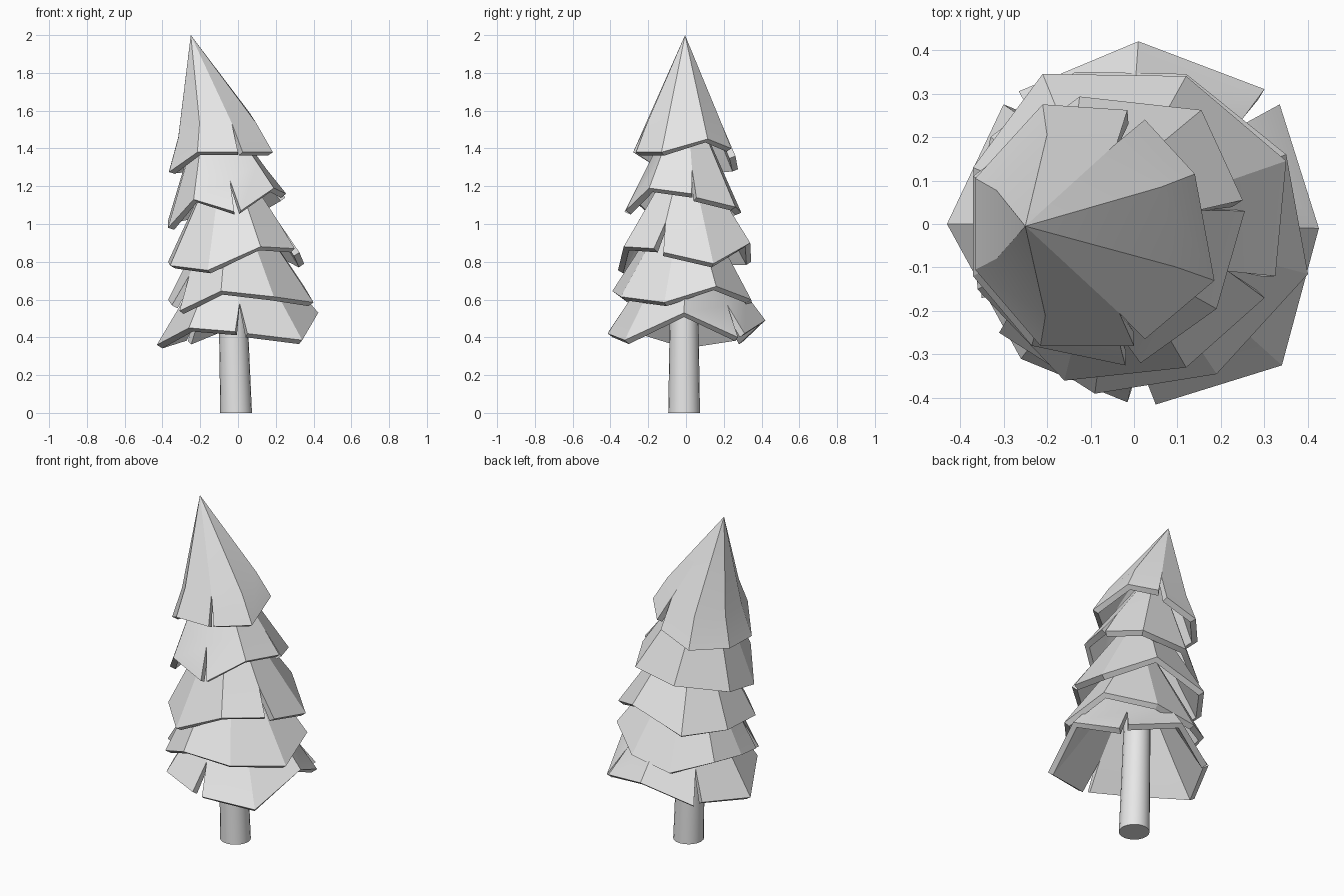
import bpy
import bmesh
import math
from mathutils import Vector

default_cube = bpy.data.objects.get("Cube")
if default_cube:
    bpy.data.objects.remove(default_cube, do_unlink=True)

# One plain grey for the whole tree
grey = bpy.data.materials.new("plain_grey")
grey.use_nodes = True
grey.diffuse_color = (0.8, 0.8, 0.8, 1)
shader = next(n for n in grey.node_tree.nodes if n.type == "BSDF_PRINCIPLED")
shader.inputs["Base Color"].default_value = grey.diffuse_color


def make_object(name, bm, thickness=0, crease=30):
    """Turn a bmesh into a finished object with optional shell thickness."""
    mesh = bpy.data.meshes.new(name)
    bm.to_mesh(mesh)
    bm.free()
    mesh.materials.append(grey)
    obj = bpy.data.objects.new(name, mesh)
    bpy.context.collection.objects.link(obj)
    bpy.ops.object.select_all(action="DESELECT")
    obj.select_set(True)
    bpy.context.view_layer.objects.active = obj
    if thickness:
        shell = obj.modifiers.new("shell", "SOLIDIFY")
        shell.thickness = thickness
        shell.offset = -1
        bpy.ops.object.modifier_apply(modifier=shell.name)
    bpy.ops.object.shade_smooth_by_angle(angle=math.radians(crease))
    return obj


def branch_tier(name, apex, rim, bow=0.0):
    """Leaning cone shell with a ragged rim; close rim pairs become open slits."""
    apex = Vector(apex)
    rim = [Vector(p) for p in rim]
    count = len(rim)
    slit = [(rim[i] - rim[(i + 1) % count]).xy.length < 0.1 for i in range(count)]
    bm = bmesh.new()
    tip = bm.verts.new(apex)
    low = [bm.verts.new(p) for p in rim]
    mid = [None] * count
    for i in range(count):
        j = (i + 1) % count
        if mid[i] is None:
            edge = (rim[i] + rim[j]) / 2 if slit[i] else rim[i]
            mid[i] = bm.verts.new(apex.lerp(edge, 0.75) + Vector((bow, 0, 0)))
        if slit[i]:
            mid[j] = mid[i]
    for i in range(count):
        j = (i + 1) % count
        if not slit[i]:
            bm.faces.new((low[i], low[j], mid[j], mid[i]))
            bm.faces.new((mid[i], mid[j], tip))
    return make_object(name, bm, thickness=0.035, crease=20)


# Trunk: slightly tapered and leaning
bm = bmesh.new()
bmesh.ops.create_cone(bm, cap_ends=True, segments=20,
                      radius1=0.084, radius2=0.07, depth=0.9)
for v in bm.verts:
    v.co.z += 0.45
    v.co.x -= 0.01 + 0.03 * v.co.z
    v.co.y -= 0.01
make_object("trunk", bm)

# Branch tiers from the ground up, rims running counter-clockwise
branch_tier("bottom_branches", (-0.02, 0, 1.05), [
    (0.425, -0.01, 0.53), (0.335, 0.275, 0.4), (0.3, 0.31, 0.42),
    (0.01, 0.42, 0.49), (-0.265, 0.305, 0.38), (-0.3, 0.275, 0.4),
    (-0.43, 0, 0.36), (-0.26, -0.31, 0.45), (-0.015, -0.41, 0.43),
    (0.05, -0.415, 0.42), (0.34, -0.325, 0.385)])

branch_tier("lower_branches", (-0.04, 0, 1.25), [
    (0.4, -0.115, 0.585), (0.35, 0.16, 0.67), (0.12, 0.345, 0.6),
    (-0.135, 0.35, 0.56), (-0.33, 0.2, 0.62), (-0.37, 0, 0.6),
    (-0.35, -0.17, 0.57), (-0.31, -0.25, 0.54), (-0.09, -0.39, 0.645),
    (0.19, -0.345, 0.615)])

branch_tier("middle_branches", (-0.07, 0, 1.45), [
    (0.35, 0.145, 0.79), (0.12, 0.34, 0.9), (-0.21, 0.345, 0.8),
    (-0.37, 0.13, 0.8), (-0.36, -0.15, 0.78), (-0.16, -0.36, 0.755),
    (0.12, -0.33, 0.88), (0.3, -0.17, 0.87), (0.325, -0.12, 0.85)])

branch_tier("upper_branches", (-0.16, 0, 1.72), [
    (0.25, 0.055, 1.14), (0.155, 0.262, 1.09), (-0.125, 0.293, 1.06),
    (-0.37, 0.11, 1.02), (-0.37, -0.12, 0.98), (-0.235, -0.28, 1.13),
    (-0.02, -0.325, 1.065), (0.015, -0.32, 1.07), (0.19, -0.195, 1.19),
    (0.255, 0.03, 1.16)])

branch_tier("treetop", (-0.25, -0.005, 2), [
    (0.185, -0.13, 1.38), (0.14, 0.115, 1.45), (0.025, 0.24, 1.4),
    (-0.015, 0.262, 1.36), (-0.21, 0.275, 1.29), (-0.365, 0.105, 1.28),
    (-0.365, -0.105, 1.275), (-0.215, -0.28, 1.38), (0, -0.28, 1.38),
    (0.025, -0.265, 1.38)], bow=0.02)
